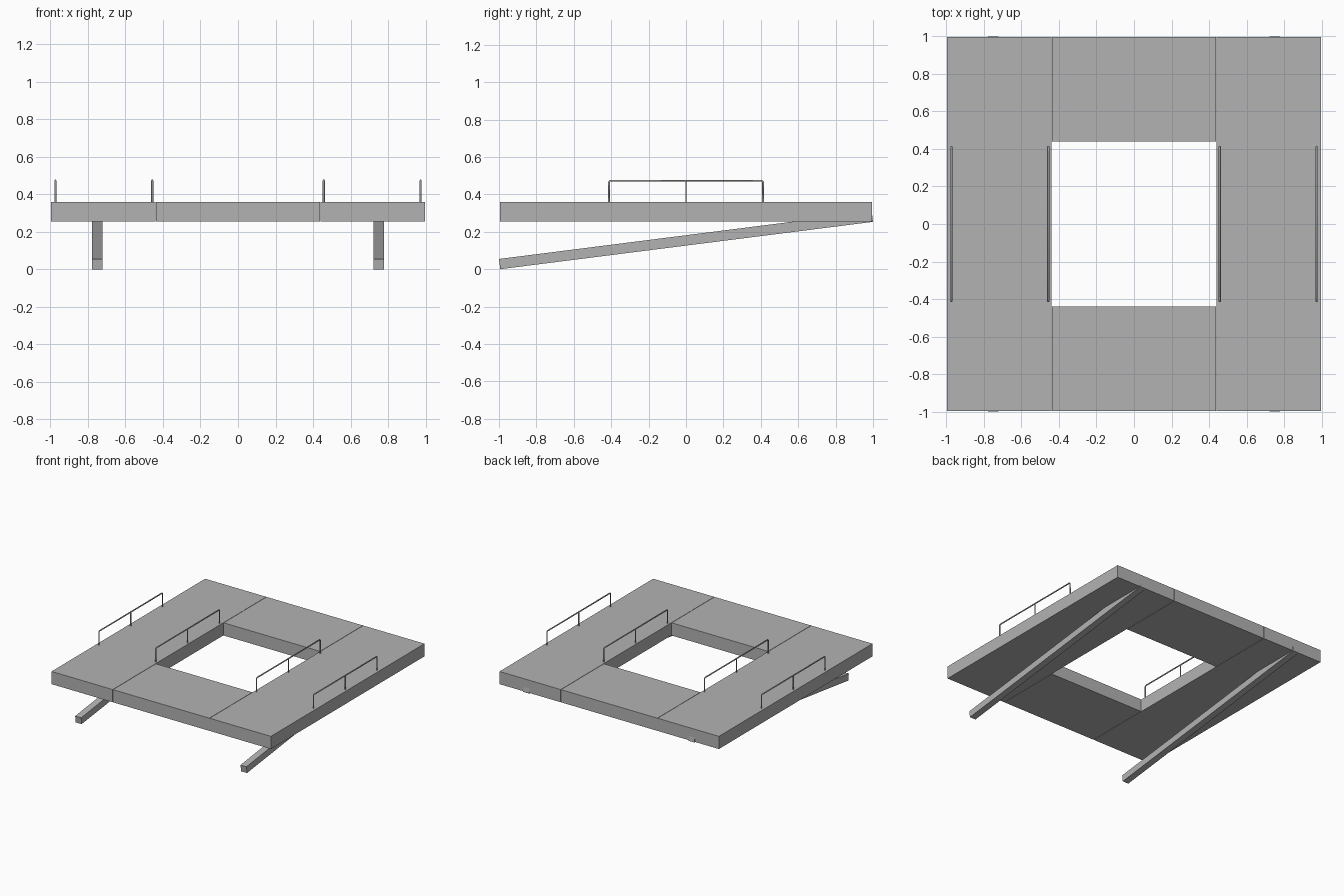
import bpy
import math
from mathutils import Vector

if "Cube" in bpy.data.objects:
    bpy.data.objects.remove(bpy.data.objects["Cube"])

HALF = 0.995                 # half size of the deck
DECK_Z0, DECK_Z1 = 0.256, 0.36
SEAM = 0.439                 # half size of the central opening

grey = bpy.data.materials.new("concrete grey")
grey.diffuse_color = (0.45, 0.45, 0.45, 1)
grey.use_nodes = True
grey.node_tree.nodes["Principled BSDF"].inputs["Base Color"].default_value = grey.diffuse_color


def box(name, lo, hi):
    lo, hi = Vector(lo), Vector(hi)
    bpy.ops.mesh.primitive_cube_add(size=1, location=(lo + hi) / 2)
    ob = bpy.context.object
    ob.name = name
    ob.scale = hi - lo
    ob.data.materials.append(grey)
    return ob


def tube(name, points, radius):
    # round bar swept along a polyline
    cu = bpy.data.curves.new(name, 'CURVE')
    cu.dimensions = '3D'
    cu.bevel_depth = radius
    cu.bevel_resolution = 1
    cu.use_fill_caps = True
    sp = cu.splines.new('POLY')
    sp.points.add(len(points) - 1)
    for p, co in zip(sp.points, points):
        p.co = (*co, 1)
    cu.materials.append(grey)
    ob = bpy.data.objects.new(name, cu)
    bpy.context.collection.objects.link(ob)
    return ob


for s, side in ((-1, "left"), (1, "right")):
    # full-length side panels
    x0, x1 = sorted((s * (SEAM + 0.001), s * HALF))
    box(f"{side}_deck_panel", (x0, -HALF, DECK_Z0), (x1, HALF, DECK_Z1))

    # sloping square beams under the side panels
    angle, thick = math.atan2(0.253, 1.993), 0.055
    along = Vector((0, math.cos(angle), math.sin(angle)))
    up = Vector((0, -math.sin(angle), math.cos(angle)))
    length = math.hypot(0.253, 1.993)
    beam = box(f"{side}_sloping_beam", (0, 0, 0), (0.054, length, thick))
    beam.location = (Vector((s * 0.75, -0.993, 0))
                     + along * length / 2 + up * thick / 2)
    beam.rotation_euler.x = angle

    # handrails at the outer and inner edges
    for place, x in (("outer", 0.973), ("inner", 0.457)):
        x, r, y, top = s * x, 0.0055, 0.412, 0.473
        c = 0.006            # small corner chamfer
        tube(f"{side}_{place}_handrail",
             [(x, -y, DECK_Z1 - 0.005), (x, -y, top - c), (x, -y + c, top),
              (x, y - c, top), (x, y, top - c), (x, y, DECK_Z1 - 0.005)], r)
        tube(f"{side}_{place}_middle_post",
             [(x, 0, DECK_Z1 - 0.005), (x, 0, top)], 0.0045)

# short panels closing the square
for s, end in ((-1, "front"), (1, "back")):
    y0, y1 = sorted((s * SEAM, s * HALF))
    box(f"{end}_deck_panel", (-SEAM + 0.002, y0, DECK_Z0),
        (SEAM - 0.002, y1, DECK_Z1))
